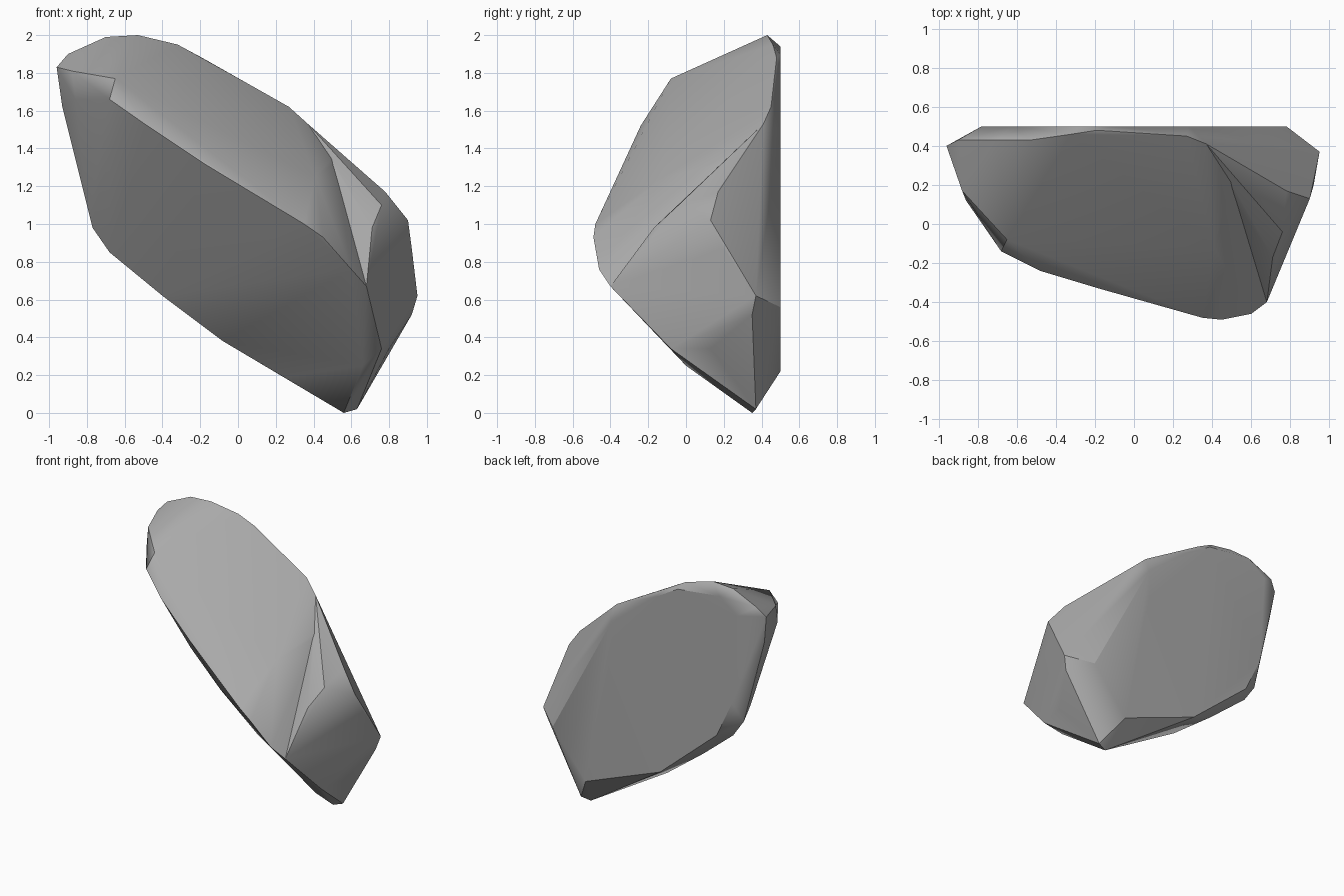
import bpy
import bmesh
import math

# Remove the default cube only
default_cube = bpy.data.objects.get("Cube")
if default_cube:
    bpy.data.objects.remove(default_cube, do_unlink=True)

# Stone colour
stone_grey = bpy.data.materials.new("stone_grey")
stone_grey.use_nodes = True
colour = (0.4, 0.4, 0.4, 1)
stone_grey.diffuse_color = colour
shader = next(n for n in stone_grey.node_tree.nodes if n.type == 'BSDF_PRINCIPLED')
shader.inputs["Base Color"].default_value = colour
shader.inputs["Roughness"].default_value = 0.9


def chiselled_stone(name, points):
    """Wrap corner points in a convex faceted skin."""
    bm = bmesh.new()
    for point in points:
        bm.verts.new(point)
    hull = bmesh.ops.convex_hull(bm, input=bm.verts)
    loose = [v for v in hull["geom_interior"] if isinstance(v, bmesh.types.BMVert)]
    bmesh.ops.delete(bm, geom=loose, context='VERTS')
    bmesh.ops.dissolve_limit(bm, angle_limit=math.radians(1),
                             verts=bm.verts, edges=bm.edges)
    bmesh.ops.recalc_face_normals(bm, faces=bm.faces)
    mesh = bpy.data.meshes.new(name)
    bm.to_mesh(mesh)
    bm.free()
    mesh.materials.append(stone_grey)
    stone = bpy.data.objects.new(name, mesh)
    bpy.context.collection.objects.link(stone)
    return stone


# Flat back outline, as x and z on the back plane
back_y = 0.5
back_outline = [(.28, 1.29), (.28, 1.5), (-.09, 1.79), (-.28, 1.9), (-.63, 1.94),
                (-.78, 1.83), (-.74, 1.15), (-.61, .87), (-.13, .46), (.5, .22), (.78, .56)]
back_corners = [(x, back_y, z) for x, z in back_outline]

# Long diagonal ridge across the front
ridge = [(-.68, -.14, 1.66), (-.65, -.08, 1.77), (-.48, -.24, 1.52), (-.18, -.33, 1.32),
         (-.03, -.33, 1.22), (.35, -.48, 1), (.45, -.49, .93), (.6, -.46, .76),
         (.68, -.4, .67)]

# Upper crest, the blunt left tip and the swelling of the top slope
crest = [(-.96, .4, 1.83), (-.9, .43, 1.9), (-.7, .43, 1.99), (-.53, .43, 2),
         (-.32, .46, 1.95), (-.19, .48, 1.88), (.27, .45, 1.62), (.37, .41, 1.53),
         (.51, .27, 1.36), (.41, -.12, 1.25),
         (-.86, .12, 1.66), (-.88, .17, 1.81), (-.93, .38, 1.62)]

# Lower edge running from the left side down to the foot
underside = [(-.8, .36, 1.1), (-.77, .4, .98), (-.68, .4, .85),
             (-.4, .36, .62), (-.08, .34, .38), (.25, .32, .19), (.56, .35, 0),
             (.63, .37, .02), (.66, 0, .25), (.76, -.08, .34)]

# Broken right end, standing proud of the top slope
shoulder = [(.78, .17, 1.17), (.9, .13, 1.02), (.73, .04, 1.14), (.76, -.04, 1.1),
            (.71, -.17, .98), (.92, .2, .87), (.95, .37, .62), (.92, .35, .52),
            (.8, .13, .34)]

boulder = chiselled_stone("boulder", back_corners + ridge + crest + underside)
broken_end = chiselled_stone("broken_end", back_corners[:2] + back_corners[-2:] + ridge[-1:]
                             + crest[7:9] + underside[-4:] + shoulder)

# Fuse the broken end into the boulder
fuse = boulder.modifiers.new("fuse", 'BOOLEAN')
fuse.operation = 'UNION'
fuse.solver = 'EXACT'
fuse.object = broken_end
bpy.ops.object.select_all(action='DESELECT')
boulder.select_set(True)
bpy.context.view_layer.objects.active = boulder
bpy.ops.object.modifier_apply(modifier=fuse.name)
bpy.data.objects.remove(broken_end, do_unlink=True)

# Soften shallow edges while large faces stay flat
bpy.ops.object.shade_smooth_by_angle(angle=math.radians(30))
weighting = boulder.modifiers.new("flat_faces", 'WEIGHTED_NORMAL')
weighting.keep_sharp = True
